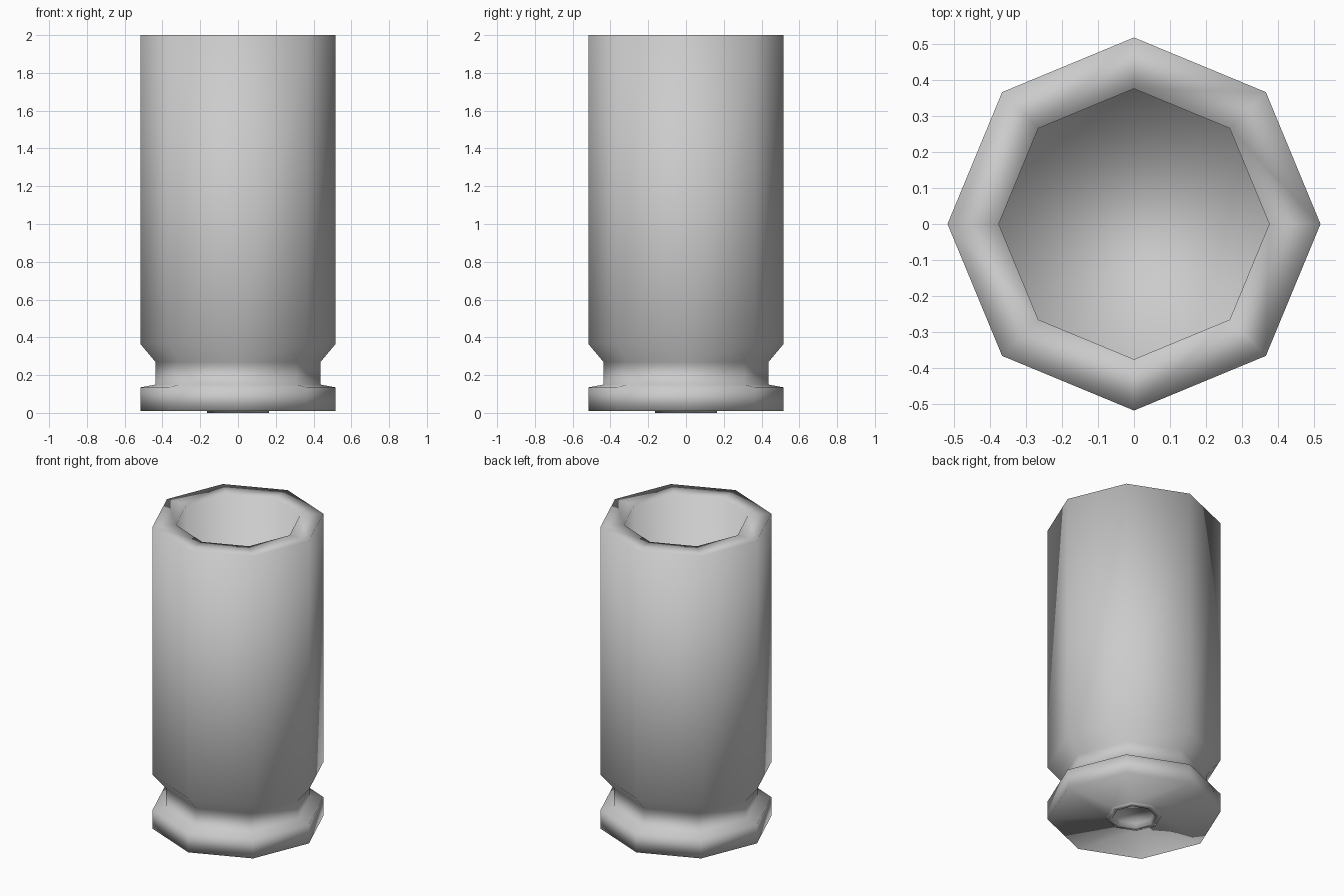
import bpy, bmesh
from math import cos, sin, pi

if "Cube" in bpy.data.objects:
    bpy.data.objects.remove(bpy.data.objects["Cube"])

SIDES = 8


def lathe(name, profile):
    """Spin an (r, z) profile into an eight-sided closed solid, capped at both ends."""
    bm = bmesh.new()
    rings = []
    for r, z in profile:
        rings.append([bm.verts.new((r * cos(2 * pi * i / SIDES), r * sin(2 * pi * i / SIDES), z))
                      for i in range(SIDES)])
    for a, b in zip(rings, rings[1:]):
        for i in range(SIDES):
            j = (i + 1) % SIDES
            bm.faces.new((a[i], a[j], b[j], b[i]))
    bm.faces.new(rings[0][::-1])
    bm.faces.new(rings[-1])
    bmesh.ops.recalc_face_normals(bm, faces=bm.faces)
    for f in bm.faces:
        f.smooth = True
    mesh = bpy.data.meshes.new(name)
    bm.to_mesh(mesh)
    bm.free()
    obj = bpy.data.objects.new(name, mesh)
    bpy.context.collection.objects.link(obj)
    return obj


# hollow casing: recessed base cup, flange, groove, tapered shoulder, long wall, open bore
lathe("casing", [
    (0.13, 0.03), (0.13, 0.0), (0.165, 0.0), (0.165, 0.01),
    (0.517, 0.01), (0.517, 0.135), (0.437, 0.15), (0.437, 0.27),
    (0.517, 0.365), (0.517, 2.0), (0.375, 2.0), (0.375, 0.3),
])
